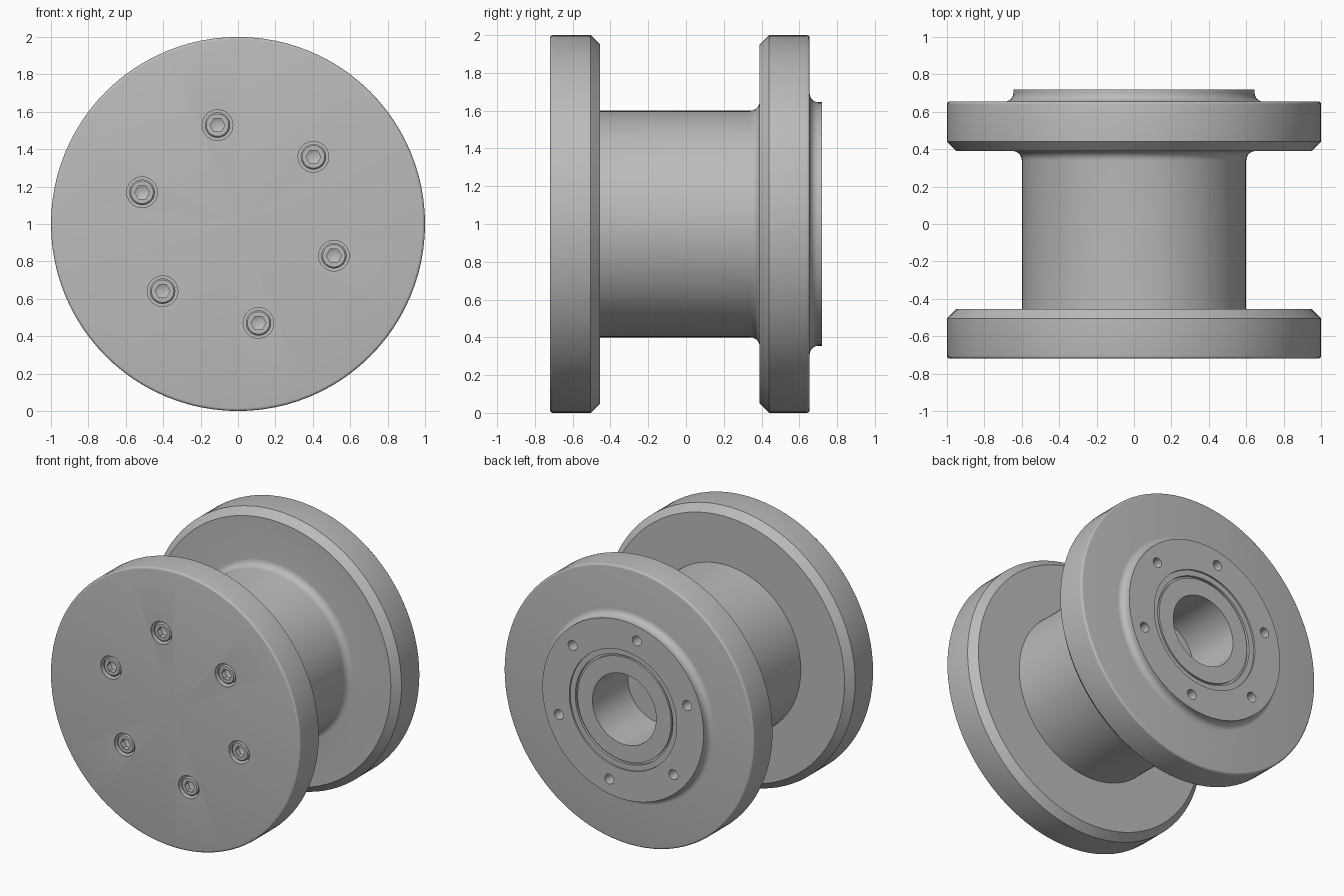
import bpy
import bmesh
from math import sin, cos, radians, pi
from mathutils import Vector

if "Cube" in bpy.data.objects:
    bpy.data.objects.remove(bpy.data.objects["Cube"], do_unlink=True)

GREY = (0.5, 0.5, 0.5, 1.0)
steel = bpy.data.materials.new("steel grey")
steel.use_nodes = True
steel.diffuse_color = GREY
steel.node_tree.nodes["Principled BSDF"].inputs["Base Color"].default_value = GREY

AXIS = Vector((0, 0, 1))
# Six fastener positions around the axis
BOLTS = [AXIS + 0.54 * Vector((cos(a), 0, sin(a)))
         for a in (radians(41.7 + 60 * i) for i in range(6))]


def arc(r, y, radius, start, end, steps=6):
    """Rounded corner as (radius, y) profile points."""
    angles = [radians(start + (end - start) * i / steps) for i in range(steps + 1)]
    return [(r + radius * cos(a), y + radius * sin(a)) for a in angles]


def lathe(name, profile, centres, sides):
    """Turn a (radius, y) profile about the y direction at each centre."""
    bm = bmesh.new()
    for c in centres:
        verts = [bm.verts.new(c + Vector((r, y, 0))) for r, y in profile]
        edges = [bm.edges.new(pair) for pair in zip(verts, verts[1:])]
        bmesh.ops.spin(bm, geom=verts + edges, cent=c, axis=(0, 1, 0),
                       angle=2 * pi, steps=sides, use_merge=False)
    bmesh.ops.remove_doubles(bm, verts=bm.verts, dist=0.0002)
    bmesh.ops.recalc_face_normals(bm, faces=bm.faces)
    mesh = bpy.data.meshes.new(name)
    bm.to_mesh(mesh)
    bm.free()
    mesh.materials.append(steel)
    obj = bpy.data.objects.new(name, mesh)
    bpy.context.collection.objects.link(obj)
    return obj


def select(obj):
    bpy.ops.object.select_all(action='DESELECT')
    obj.select_set(True)
    bpy.context.view_layer.objects.active = obj


def cut(obj, cutter):
    cutter.hide_render = True
    mod = obj.modifiers.new("cut", 'BOOLEAN')
    mod.operation = 'DIFFERENCE'
    mod.solver = 'EXACT'
    mod.object = cutter
    select(obj)
    bpy.ops.object.modifier_apply(modifier=mod.name)
    bpy.data.objects.remove(cutter, do_unlink=True)


# Front plate with softened face edge and chamfered inner edge
plate_profile = [(0, -0.72)] + arc(0.985, -0.705, 0.015, -90, 0, 4) + [
    (1, -0.505), (0.95, -0.455), (0, -0.455)]
front_plate = lathe("front_plate", plate_profile, [AXIS], 96)
cut(front_plate, lathe("counterbore_cutter",
    [(0, -0.8), (0.082, -0.8), (0.082, -0.6), (0, -0.6)], BOLTS, 32))

# Barrel, rear flange, raised boss, stepped seat and blind bore
hub_profile = ([(0, -0.46), (0.6, -0.46)]
               + arc(0.65, 0.34, 0.05, 180, 90)
               + [(0.95, 0.39), (1, 0.44)]
               + arc(0.985, 0.64, 0.015, 0, 90, 4)
               + arc(0.69, 0.70, 0.045, 270, 180)
               + [(0.645, 0.72), (0.43, 0.72), (0.43, 0.708), (0.39, 0.708),
                  (0.39, 0.69), (0.375, 0.69), (0.375, 0.705),
                  (0.255, 0.705), (0.255, 0.3), (0, 0.3)])
hub = lathe("barrel_and_rear_flange", hub_profile, [AXIS], 96)
cut(hub, lathe("rear_hole_cutter",
    [(0, 0.8), (0.036, 0.8), (0.036, 0.6), (0, 0.58)], BOLTS, 24))

# Socket-head bolts set in the counterbores
bolts = lathe("socket_bolts",
    [(0, -0.71), (0.06, -0.71), (0.068, -0.702), (0.068, -0.595), (0, -0.595)],
    BOLTS, 32)
cut(bolts, lathe("hex_socket_cutter",
    [(0, -0.75), (0.04, -0.75), (0.04, -0.67), (0, -0.65)], BOLTS, 6))

for part in (front_plate, hub, bolts):
    select(part)
    bpy.ops.object.shade_smooth_by_angle(angle=radians(30))
